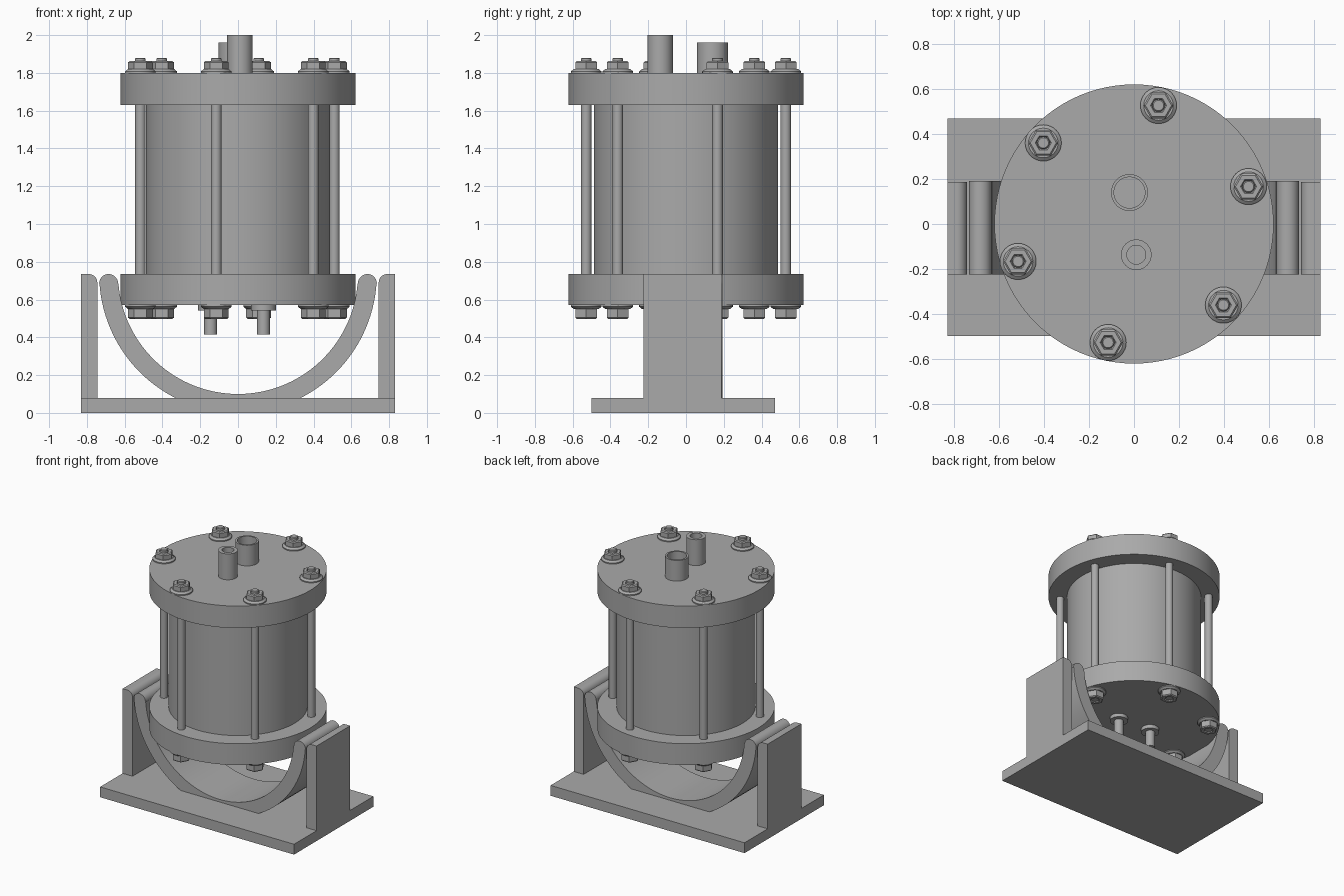
import bpy, bmesh
from math import sin, cos, pi, radians

cube = bpy.data.objects.get("Cube")
if cube:
    bpy.data.objects.remove(cube, do_unlink=True)

GREY = (0.4, 0.4, 0.4, 1)
mat = bpy.data.materials.new("plain_grey")
mat.use_nodes = True
mat.diffuse_color = GREY
mat.node_tree.nodes["Principled BSDF"].inputs["Base Color"].default_value = GREY


def finish(name, bm, smooth=True):
    bmesh.ops.remove_doubles(bm, verts=bm.verts, dist=1e-5)
    bmesh.ops.recalc_face_normals(bm, faces=bm.faces)
    mesh = bpy.data.meshes.new(name)
    bm.to_mesh(mesh)
    bm.free()
    mesh.materials.append(mat)
    ob = bpy.data.objects.new(name, mesh)
    bpy.context.collection.objects.link(ob)
    if smooth:
        bpy.ops.object.select_all(action="DESELECT")
        ob.select_set(True)
        bpy.context.view_layer.objects.active = ob
        bpy.ops.object.shade_smooth_by_angle(angle=radians(30))
    return ob


def lathe(name, profile, x=0, y=0, segs=32, smooth=True):
    """Turn a closed (radius, z) profile around a vertical axis."""
    bm = bmesh.new()
    vs = [bm.verts.new((r, 0, z)) for r, z in profile]
    es = [bm.edges.new((a, b)) for a, b in zip(vs, vs[1:])]
    bmesh.ops.spin(bm, geom=vs + es, cent=(0, 0, 0), axis=(0, 0, 1),
                   angle=2 * pi, steps=segs, use_merge=True)
    ob = finish(name, bm, smooth)
    ob.location = (x, y, 0)
    return ob


def disc(name, r, z0, z1, x=0, y=0, segs=32):
    return lathe(name, [(0, z0), (r, z0), (r, z1), (0, z1)], x, y, segs)


def extrude_y(name, outline, y0, y1):
    """Extrude an (x, z) outline along y."""
    bm = bmesh.new()
    face = bm.faces.new([bm.verts.new((x, y0, z)) for x, z in outline])
    out = bmesh.ops.extrude_face_region(bm, geom=[face])
    moved = [v for v in out["geom"] if isinstance(v, bmesh.types.BMVert)]
    bmesh.ops.translate(bm, verts=moved, vec=(0, y1 - y0, 0))
    return finish(name, bm)


def arc(cx, cz, r, a0, a1, n):
    return [(cx + r * cos(radians(a0 + (a1 - a0) * i / n)),
             cz + r * sin(radians(a0 + (a1 - a0) * i / n))) for i in range(n + 1)]


# Base plate and the two uprights with a rounded inner top edge
extrude_y("base_plate", [(-0.83, 0), (0.83, 0), (0.83, 0.08), (-0.83, 0.08)], -0.50, 0.47)
half = [(0.83, 0.06), (0.83, 0.735)] + arc(0.79, 0.69, 0.045, 90, 180, 10) + [(0.745, 0.06)]
for side, s in (("left", 1), ("right", -1)):
    extrude_y(side + "_upright", [(s * x, z) for x, z in half], -0.225, 0.187)

# Half-ring cradle with rounded tips, sunk into the base plate
outer = arc(0, 0.735, 0.735, 184, 356, 64)
inner = arc(0, 0.735, 0.635, 355.5, 184.5, 64)
outline = [(x, max(z, 0.04)) for x, z in outer]
outline += arc(0.685, 0.685, 0.05, 0, 180, 16)
outline += inner
outline += arc(-0.685, 0.685, 0.05, 0, 180, 16)
extrude_y("cradle", outline, -0.225, 0.192)

# Vessel body between two flanges
disc("body", 0.487, 0.72, 1.65, segs=96)
disc("lower_flange", 0.622, 0.57, 0.735, segs=96)
disc("upper_flange", 0.622, 1.63, 1.80, segs=96)


# Hex nut with chamfered corners and a countersunk bore
def nut(name, z_in, z_out, x, y):
    d = 1 if z_out > z_in else -1
    lathe(name, [(0, z_in), (0.066, z_in), (0.066, z_out - d * 0.007), (0.058, z_out),
                 (0.036, z_out), (0.029, z_out - d * 0.008), (0, z_out - d * 0.008)],
          x, y, 6, False)


# Six tie rods with washers and nuts at both ends
for i in range(6):
    a = radians(18 + 60 * i)
    x, y = 0.54 * cos(a) - 0.003, 0.54 * sin(a)
    n = str(i + 1)
    lathe("tie_rod_" + n, [(0, 0.505), (0.028, 0.505), (0.028, 1.875),
                           (0.023, 1.88), (0, 1.88)], x, y, 24)
    lathe("upper_washer_" + n, [(0, 1.80), (0.081, 1.80), (0.081, 1.808),
                                (0.066, 1.82), (0, 1.82)], x, y)
    lathe("lower_washer_" + n, [(0, 0.57), (0.081, 0.57), (0.081, 0.562),
                                (0.066, 0.55), (0, 0.55)], x, y)
    nut("upper_nut_" + n, 1.82, 1.862, x, y)
    nut("lower_nut_" + n, 0.55, 0.498, x, y)

# Open pipes on the upper flange
for name, r, bore, top, x, y in (("narrow_pipe", 0.068, 0.042, 2.0, 0.01, -0.137),
                                 ("wide_pipe", 0.082, 0.069, 1.96, -0.02, 0.14)):
    lathe(name, [(0, 1.801), (bore, 1.801), (bore, top), (r, top), (r, 1.79), (0, 1.79)],
          x, y, 48)

# Collared stubs under the lower flange
for side, x, y in (("left", 0.135, -0.01), ("right", -0.145, 0.01)):
    lathe(side + "_stub", [(0, 0.58), (0.066, 0.58), (0.066, 0.542), (0.034, 0.542),
                           (0.034, 0.415), (0, 0.415)], x, y)
